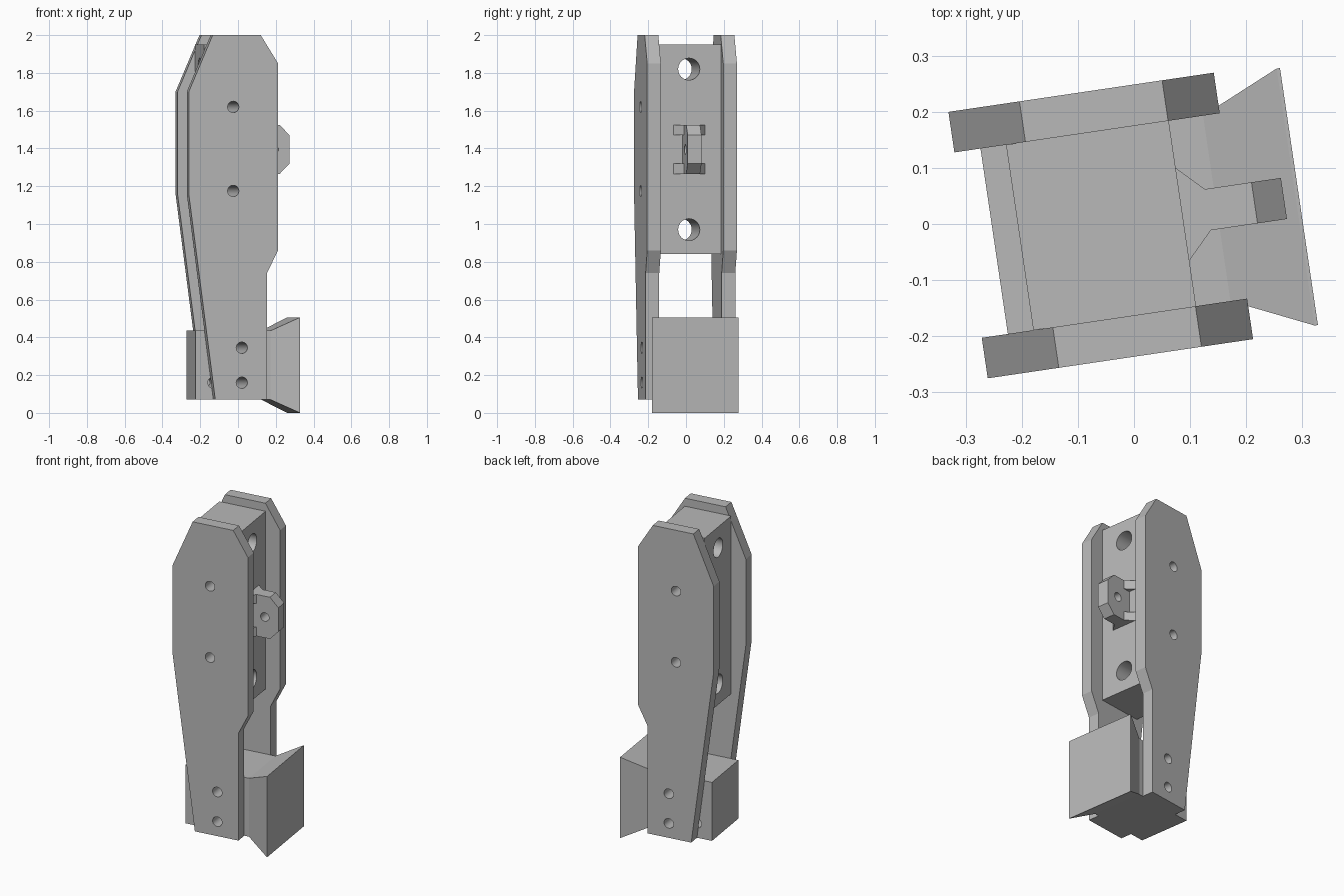
import bpy, bmesh, math
from mathutils import Matrix, Vector

if "Cube" in bpy.data.objects:
    bpy.data.objects.remove(bpy.data.objects["Cube"], do_unlink=True)

grey = bpy.data.materials.new("plain grey")
grey.use_nodes = True
colour = (0.48, 0.48, 0.48, 1)
grey.diffuse_color = colour
grey.node_tree.nodes["Principled BSDF"].inputs["Base Color"].default_value = colour

TURN = Matrix.Rotation(math.radians(8.4), 4, 'Z')   # whole assembly is turned a little
FRONT, BACK = -0.161, 0.173                          # inner faces of the side plates


def finish(name, bm):
    bmesh.ops.recalc_face_normals(bm, faces=bm.faces)
    mesh = bpy.data.meshes.new(name)
    bm.to_mesh(mesh)
    bm.free()
    mesh.transform(TURN)
    mesh.materials.append(grey)
    obj = bpy.data.objects.new(name, mesh)
    bpy.context.collection.objects.link(obj)
    return obj


def loft(name, rings):
    """Skin a row of equal-sized rings and cap both ends."""
    bm = bmesh.new()
    loops = [[bm.verts.new(p) for p in ring] for ring in rings]
    n = len(loops[0])
    for a, b in zip(loops, loops[1:]):
        for i in range(n):
            j = (i + 1) % n
            bm.faces.new((a[i], a[j], b[j], b[i]))
    bm.faces.new(loops[0])
    bm.faces.new(loops[-1])
    return finish(name, bm)


def side_prism(name, profile, y0, y1):
    return loft(name, [[(x, y, z) for x, z in profile] for y in (y0, y1)])


def flat_prism(name, outline, z0, z1):
    return loft(name, [[(x, y, z) for x, y in outline] for z in (z0, z1)])


def rect(a0, a1, b0, b1):
    return [(a0, b0), (a1, b0), (a1, b1), (a0, b1)]


def drill(name, centre, radius, axis):
    bm = bmesh.new()
    bmesh.ops.create_cone(bm, cap_ends=True, segments=32, radius1=radius,
                          radius2=radius, depth=1.5)
    spin = Matrix.Rotation(math.pi / 2, 4, 'X' if axis == 'Y' else 'Y')
    bm.transform(Matrix.Translation(Vector(centre)) @ spin)
    obj = finish(name, bm)
    obj.hide_render = True
    return obj


def cut(obj, drills):
    for d in drills:
        mod = obj.modifiers.new("hole", 'BOOLEAN')
        mod.operation, mod.solver, mod.object = 'DIFFERENCE', 'EXACT', d
    graph = bpy.context.evaluated_depsgraph_get()
    mesh = bpy.data.meshes.new_from_object(obj.evaluated_get(graph))
    obj.modifiers.clear()
    obj.data = mesh


# Side plates
plate = [(-0.170, 2.0), (0.087, 2.0), (0.180, 1.85), (0.180, 0.86), (0.120, 0.74),
         (0.120, 0.07), (-0.156, 0.07), (-0.298, 1.16), (-0.298, 1.70)]
front_plate = side_prism("front_side_plate", plate, FRONT - 0.073, FRONT)
back_plate = side_prism("back_side_plate", plate, BACK, BACK + 0.073)

# Upper and lower core blocks
upper_block = side_prism("upper_block", rect(-0.205, 0.088, 0.84, 1.95), FRONT, BACK)
lower_block = side_prism("lower_block", rect(-0.251, 0.15, 0.07, 0.435), FRONT, BACK)


# Flared foot ending in a thin square pad
def end_ring(x, y0, y1, z0, z1):
    return [(x, y, z) for y, z in rect(y0, y1, z0, z1)]


loft("flared_foot", [end_ring(0.15, FRONT, BACK, 0.07, 0.435),
                     end_ring(0.292, -0.226, 0.237, 0.003, 0.503),
                     end_ring(0.298, -0.226, 0.237, 0.0, 0.505)])

# Lug with chamfered tip
lug = side_prism("lug", [(0.088, 1.265), (0.218, 1.265), (0.271, 1.32), (0.271, 1.47),
                         (0.218, 1.525), (0.088, 1.525)], -0.031, 0.043)

# Corner gussets beside the lug
for level, z in (("lower", 1.265), ("upper", 1.47)):
    for side, inner, outer in (("front", -0.031, -0.079), ("back", 0.043, 0.088)):
        flat_prism(f"{level}_{side}_gusset",
                   [(0.088, inner), (0.134, inner), (0.088, outer)], z, z + 0.055)

# Bolt holes, large bores and the lug hole
upper_bolts = [drill("drill", (-0.06, 0, z), 0.03, 'Y') for z in (1.62, 1.175)]
lower_bolts = [drill("drill", (-0.014, 0, z), 0.03, 'Y') for z in (0.345, 0.16)]
spare_bolt = drill("drill", (-0.155, 0, 0.16), 0.03, 'Y')
bores = [drill("drill", (0, 0.003, z), 0.058, 'X') for z in (1.82, 0.97)]
pin = drill("drill", (0.185, 0, 1.395), 0.027, 'Y')

cut(front_plate, upper_bolts + lower_bolts)
cut(back_plate, upper_bolts + lower_bolts)
cut(upper_block, upper_bolts + bores)
cut(lower_block, lower_bolts + [spare_bolt])
cut(lug, [pin])
for d in upper_bolts + lower_bolts + bores + [spare_bolt, pin]:
    bpy.data.objects.remove(d, do_unlink=True)

# Smooth hole walls, crisp edges elsewhere
bpy.ops.object.select_all(action='DESELECT')
for obj in (front_plate, back_plate, upper_block, lower_block, lug):
    obj.select_set(True)
    bpy.context.view_layer.objects.active = obj
bpy.ops.object.shade_smooth_by_angle(angle=math.radians(15))
